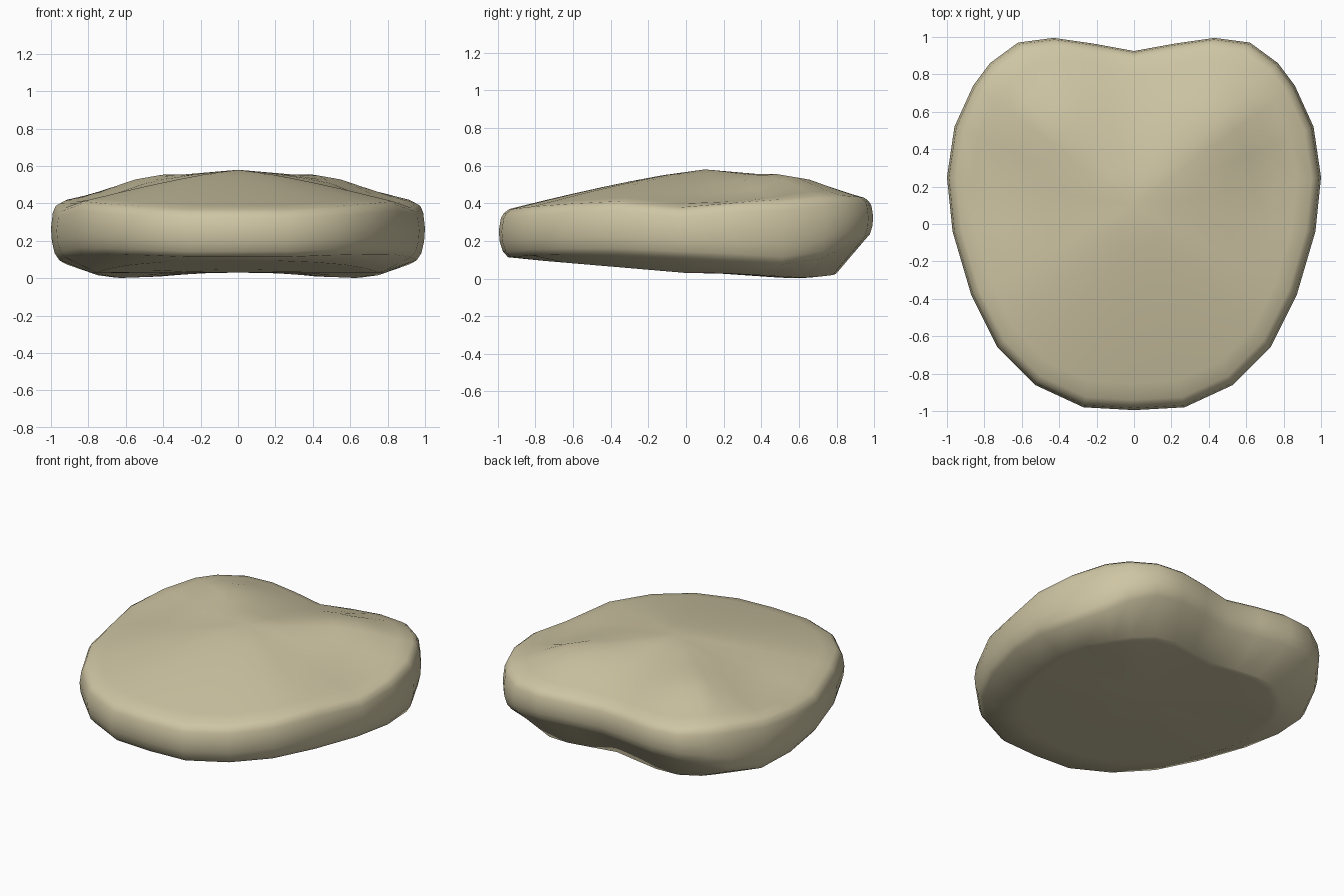
import bpy, bmesh
from math import exp

cube = bpy.data.objects.get("Cube")
if cube:
    bpy.data.objects.remove(cube, do_unlink=True)

# Half outline from front to back: x, y, top rim height, bottom rim height
HALF = [
    (0, -.995, .355, .125), (.27, -.98, .355, .125), (.53, -.86, .37, .135),
    (.73, -.66, .385, .14), (.87, -.38, .40, .14), (.97, -.04, .365, .125),
    (1, .25, .395, .11), (.96, .52, .41, .09), (.86, .74, .43, .12),
    (.77, .86, .43, .17), (.62, .97, .42, .21), (.43, .995, .415, .22),
    (.22, .965, .41, .22), (0, .925, .40, .21)]
OUTLINE = HALF + [(-x, y, t, b) for x, y, t, b in HALF[-2:0:-1]]
CY = .1
PEAK = .58


def bump(x, y, cx, cy, r):
    """Soft round bump, the same on both sides."""
    return exp(-((abs(x) - cx) ** 2 + (y - cy) ** 2) / r ** 2)


def top_height(x, y, s, rim):
    # The dome falls off straighter towards the front
    power = 1.25 + .3 * min(1, max(0, y / .4))
    z = rim + (PEAK - rim) * (1 - s ** power)
    z += .035 * bump(x, y, .45, .56, .2)
    z -= .05 * bump(x, y, .73, .3, .16)
    return z


def bottom_height(x, y):
    return .03 + .085 * max(0, -y) - .03 * bump(x, y, .57, .55, .25)


def wall(s, mix):
    """Ring of the side wall, mix running from bottom rim to top rim."""
    return [(x * s, CY + (y - CY) * s, b + (t - b) * mix) for x, y, t, b in OUTLINE]


def cap(s, top):
    """Ring of the domed top or the flat underside."""
    ring = []
    for x, y, t, b in OUTLINE:
        px, py = x * s, CY + (y - CY) * s
        ring.append((px, py, top_height(px, py, s, t) if top else bottom_height(px, py)))
    return ring


rings = [cap(s, False) for s in (.3, .55, .73, .78)]
rings += [wall(.955, -.05), wall(.98, .08), wall(.995, .3), wall(1, .55), wall(.99, .85), wall(.975, .97)]
rings += [cap(s, True) for s in (.95, .87, .76, .64, .5, .36, .2)]

# Loft the rings and close both ends with fans
bm = bmesh.new()
loops = [[bm.verts.new(p) for p in ring] for ring in rings]
n = len(OUTLINE)
for low, high in zip(loops, loops[1:]):
    for i in range(n):
        j = (i + 1) % n
        bm.faces.new((low[i], low[j], high[j], high[i]))
under = bm.verts.new((0, CY, .03))
crown = bm.verts.new((0, CY, PEAK))
for i in range(n):
    j = (i + 1) % n
    bm.faces.new((under, loops[0][j], loops[0][i]))
    bm.faces.new((crown, loops[-1][i], loops[-1][j]))
bmesh.ops.recalc_face_normals(bm, faces=bm.faces)

mesh = bpy.data.meshes.new("stone_slab")
bm.to_mesh(mesh)
bm.free()
slab = bpy.data.objects.new("stone_slab", mesh)
bpy.context.collection.objects.link(slab)

# Colour
sand = bpy.data.materials.new("sand")
sand.use_nodes = True
color = (.62, .56, .37, 1)
sand.diffuse_color = color
sand.node_tree.nodes["Principled BSDF"].inputs["Base Color"].default_value = color
mesh.materials.append(sand)

bpy.context.view_layer.objects.active = slab
slab.select_set(True)
bpy.ops.object.shade_smooth_by_angle(angle=1.2)
